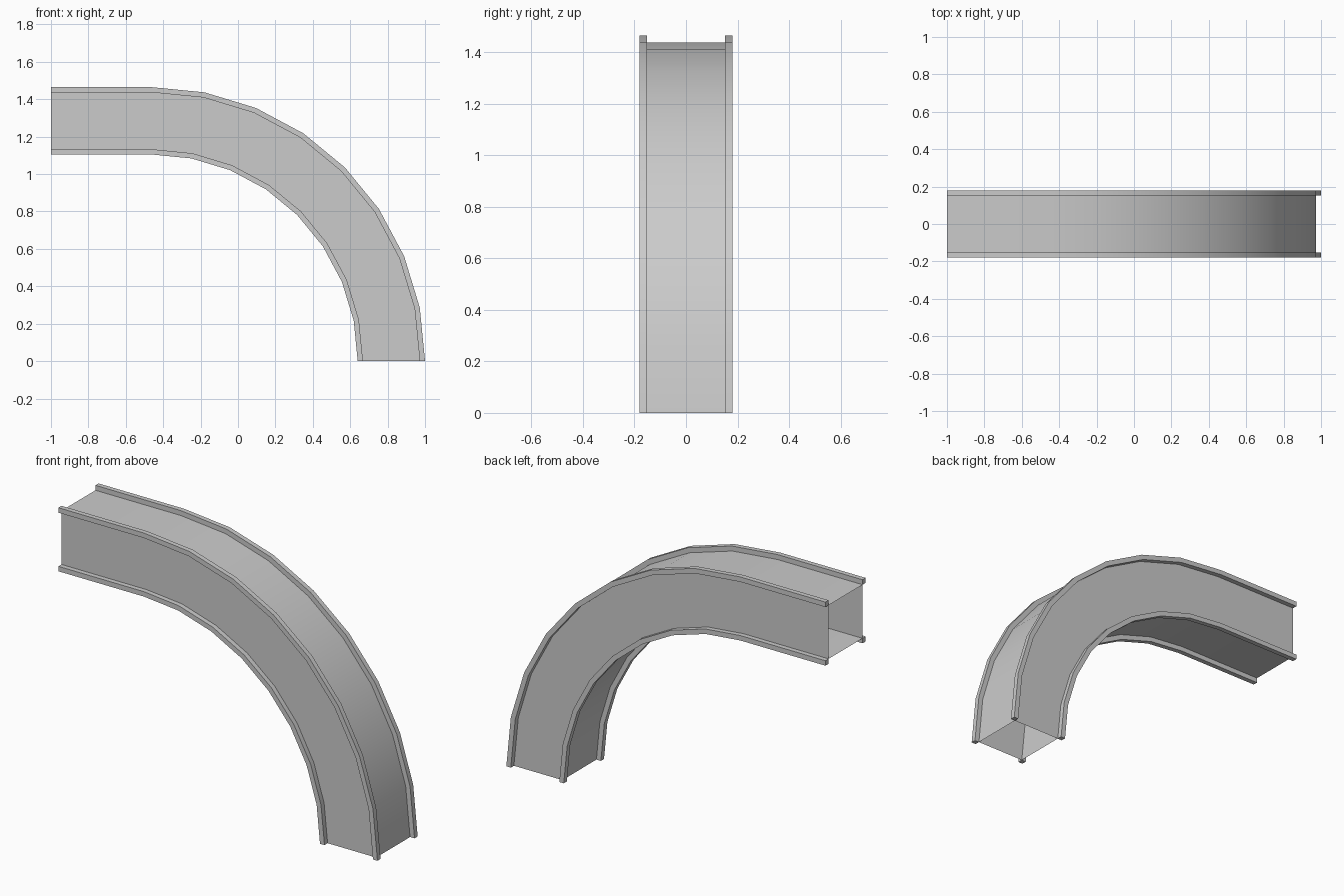
import bpy, bmesh, math

if "Cube" in bpy.data.objects:
    bpy.data.objects.remove(bpy.data.objects["Cube"], do_unlink=True)

BEND_X = -0.465              # centre of the quarter bend, at ground level
R_IN, R_OUT = 1.105, 1.465   # overall radii of the duct
HALF = 0.18                  # half of the overall width
RAIL = 0.028                 # side of a square corner rail
SEGMENTS = 8

metal = bpy.data.materials.new("Galvanised grey")
metal.use_nodes = True
grey = (0.6, 0.6, 0.6, 1)
metal.diffuse_color = grey
metal.node_tree.nodes["Principled BSDF"].inputs["Base Color"].default_value = grey


def sweep(name, y0, y1, r0, r1, capped):
    """Sweep a rectangle along the straight run and around the bend."""
    section = [(y0, r0), (y1, r0), (y1, r1), (y0, r1)]
    angles = [i * math.pi / 2 / SEGMENTS for i in range(SEGMENTS + 1)]
    stations = [(-1.0, 0.0)] + [(BEND_X, a) for a in angles]
    bm = bmesh.new()
    rings = [[bm.verts.new((x + r * math.sin(a), y, r * math.cos(a)))
              for y, r in section] for x, a in stations]
    for a, b in zip(rings, rings[1:]):
        for i in range(4):
            j = (i + 1) % 4
            bm.faces.new((a[i], a[j], b[j], b[i]))
    if capped:
        bm.faces.new(rings[0][::-1])
        bm.faces.new(rings[-1])
    bmesh.ops.recalc_face_normals(bm, faces=bm.faces)
    # Make sure the open skin faces outwards
    bm.faces.ensure_lookup_table()
    outer = max(bm.faces, key=lambda f: f.calc_center_median().z)
    if outer.normal.z < 0:
        bmesh.ops.reverse_faces(bm, faces=bm.faces)
    mesh = bpy.data.meshes.new(name)
    bm.to_mesh(mesh)
    bm.free()
    mesh.materials.append(metal)
    obj = bpy.data.objects.new(name, mesh)
    bpy.context.collection.objects.link(obj)
    bpy.ops.object.select_all(action="DESELECT")
    obj.select_set(True)
    bpy.context.view_layer.objects.active = obj
    bpy.ops.object.shade_smooth_by_angle(angle=math.radians(30))
    return obj


# Open sheet-metal duct
side = HALF - RAIL
sweep("duct_skin", -side, side, R_IN + RAIL, R_OUT - RAIL, False)

# Square rails along the four corners
for y_name, y in (("front", -HALF), ("back", side)):
    for r_name, r in (("inner", R_IN), ("outer", R_OUT - RAIL)):
        sweep(f"{y_name}_{r_name}_rail", y, y + RAIL, r, r + RAIL, True)
